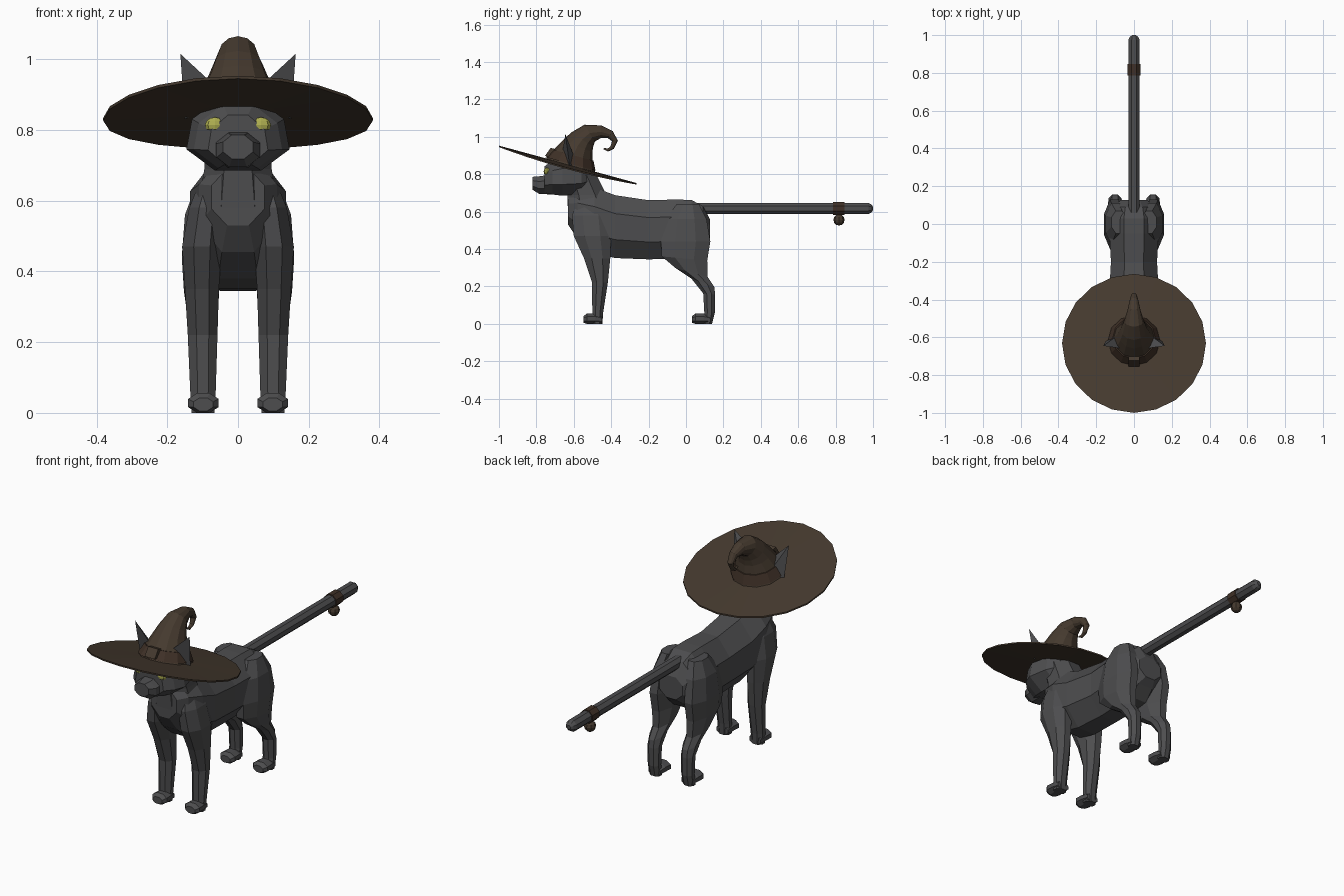
import bpy, bmesh
from math import cos, sin, pi, radians
from mathutils import Vector


def material(name, rgb):
    m = bpy.data.materials.new(name)
    m.diffuse_color = (*rgb, 1)
    return m


FUR = material("fur", (0.075, 0.075, 0.078))
FELT = material("felt", (0.06, 0.042, 0.028))
BAND = material("band", (0.05, 0.03, 0.02))
EYE = material("eye", (0.42, 0.42, 0.08))


def finish(name, bm, mat):
    bmesh.ops.recalc_face_normals(bm, faces=bm.faces)
    me = bpy.data.meshes.new(name)
    bm.to_mesh(me)
    bm.free()
    me.materials.append(mat)
    ob = bpy.data.objects.new(name, me)
    bpy.context.collection.objects.link(ob)
    return ob


def loft(name, sections, mat, n=8, half=True, side=1, flare=0, sag=0):
    """Skin rings (x, y, z, x radius, other radius, angle of the other axis in the yz plane)."""
    bm = bmesh.new()
    rings = []
    grow = 1 / cos(pi / n) if half else 1
    for x, y, z, rx, rd, ang in sections:
        a = radians(ang)
        ring = []
        for i in range(n):
            t = 2 * pi * (i + 0.5 * half) / n
            px = x + rx * grow * cos(t) * (1 - flare * sin(t))
            d = rd * grow * sin(t)
            ring.append(bm.verts.new((side * px, y + d * cos(a), z + d * sin(a) - sag * px * px)))
        rings.append(ring)
    for r0, r1 in zip(rings, rings[1:]):
        for i in range(n):
            j = (i + 1) % n
            bm.faces.new((r0[i], r0[j], r1[j], r1[i]))
    bm.faces.new(rings[0])
    bm.faces.new(rings[-1])
    return finish(name, bm, mat)


def ball(name, loc, scale, mat, u=8, v=6):
    bm = bmesh.new()
    bmesh.ops.create_uvsphere(bm, u_segments=u, v_segments=v, radius=1)
    for p in bm.verts:
        p.co = Vector(loc) + p.co * Vector(scale)
    return finish(name, bm, mat)


# Torso, from chest to rump
loft("torso", [(0, y, z, rx, rz, 90) for y, z, rx, rz in (
    (-.63, .61, .075, .08), (-.58, .59, .11, .135), (-.49, .555, .135, .175), (-.38, .52, .132, .168),
    (-.2, .503, .122, .158), (-.05, .507, .13, .158), (.03, .51, .13, .152),
    (.09, .52, .11, .11), (.128, .5, .07, .06))], FUR)

# Neck and head
loft("neck", [(0, -.5, .58, .115, .13, 0), (0, -.53, .69, .095, .105, 0), (0, -.575, .81, .09, .09, 0)], FUR)
loft("head", [(0, y, z, rx, rz, 90) for y, z, rx, rz in (
    (-.51, .79, .07, .06), (-.56, .79, .115, .095), (-.66, .788, .138, .103),
    (-.715, .782, .118, .09), (-.757, .772, .08, .07))], FUR, flare=.15)
loft("muzzle", [(0, -.72, .745, .066, .053, 90), (0, -.785, .742, .06, .047, 90),
                (0, -.822, .752, .042, .034, 90)], FUR)

# Paired parts: eyes, ears, legs and paws
for s, tag in ((1, "left"), (-1, "right")):
    ball(tag + "_eye", (s * .065, -.743, .814), (.028, .018, .022), EYE)

    bm = bmesh.new()
    pts = [bm.verts.new((s * x, y, z)) for x, y, z in (
        (.163, -.645, 1.015), (.15, -.62, .83), (.06, -.66, .92), (.08, -.585, .86))]
    for f in ((0, 1, 2), (0, 2, 3), (0, 3, 1), (1, 2, 3)):
        bm.faces.new([pts[i] for i in f])
    finish(tag + "_ear", bm, FUR)

    loft(tag + "_front_leg", [
        (.075, -.51, .65, .035, .07, 0), (.09, -.51, .58, .048, .1, 0), (.102, -.5, .47, .056, .1, 0),
        (.102, -.475, .35, .048, .07, 0), (.1, -.46, .22, .042, .042, 0),
        (.099, -.472, .06, .036, .029, 0), (.099, -.475, 0, .032, .028, 0)], FUR, side=s)
    loft(tag + "_hind_leg", [
        (.08, .01, .64, .04, .06, 0), (.098, .0, .56, .052, .11, 0), (.104, -.002, .44, .055, .132, 0),
        (.103, -.008, .35, .05, .122, -5), (.1, .03, .275, .042, .088, -15), (.1, .09, .22, .037, .065, -20),
        (.1, .124, .16, .034, .032, -5), (.1, .126, .06, .032, .028, 0), (.1, .115, 0, .03, .024, 0)],
        FUR, side=s)
    for part, y in (("front", -.547), ("hind", .033)):
        loft(f"{tag}_{part}_paw", [
            (.098, y, .024, .028, .018, 90), (.098, y + .018, .028, .043, .028, 90),
            (.098, y + .06, .028, .041, .028, 90), (.098, y + .098, .022, .034, .022, 90)], FUR, side=s)

# Straight tail with a ring and a small bell
loft("tail", [(0, y, .617, r, r, 90) for y, r in ((.04, .03), (.975, .03), (.99, .022), (1, .01))], FUR)
loft("tail_ring", [(0, y, .617, .035, .035, 90) for y in (.787, .848)], BAND)
ball("tail_bell", (0, .818, .556), (.03, .03, .03), FELT)

# Hat: tilted brim, curled crown, band and buckle
TILT = -15.2
loft("hat_brim", [(0, -.632, z, r, r, TILT) for z, r in (
    (.853, .12), (.853, .381), (.845, .381), (.842, .12))], FELT, n=20, half=False, sag=.13)
loft("hat_crown", [(0, y, z, r, r, a) for y, z, r, a in (
    (-.618, .842, .138, -15), (-.602, .905, .106, -16), (-.58, .95, .085, -22), (-.555, .985, .07, -33),
    (-.515, 1.02, .053, -58), (-.455, 1.027, .034, -92), (-.405, 1.012, .023, -125),
    (-.38, .978, .016, -175), (-.395, .942, .011, -220), (-.418, .929, .008, -265),
    (-.44, .938, .004, -310))], FELT, n=12, half=False)
loft("hat_band", [(0, -.617, .855, .138, .138, -15), (0, -.604, .902, .113, .113, -15)], BAND, n=12, half=False)
loft("hat_buckle", [(0, -.742, .895, .03, .012, -15), (0, -.712, .938, .03, .012, -15)], FELT, n=4)
